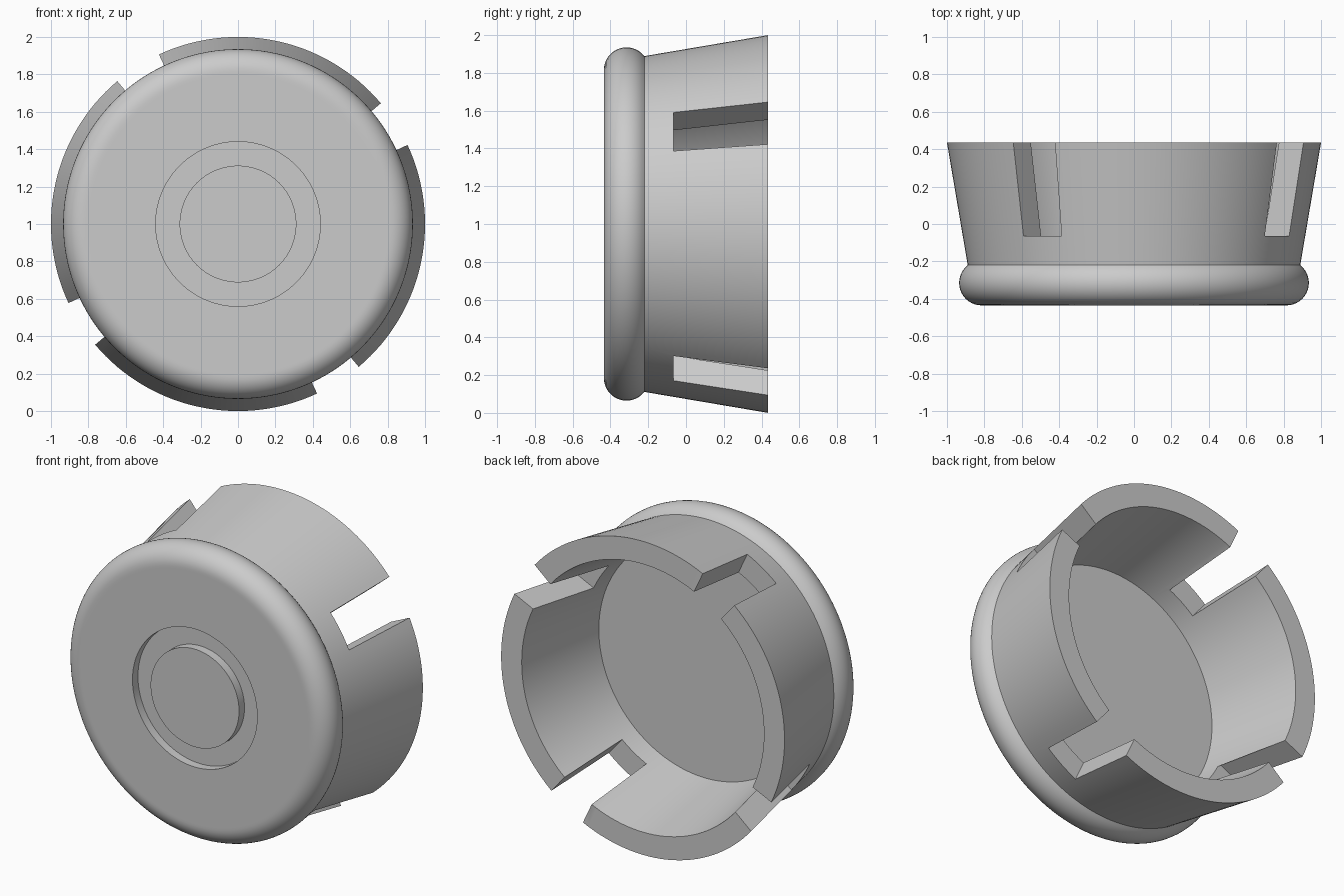
import bpy, bmesh, math
from mathutils import Matrix, Vector

SEGMENTS = 144
AXIS_Z = 1.0            # height of the cap's axis, which runs along y
FRONT, BACK = -0.435, 0.435
FLOOR = -0.19           # inside face of the closed end
RIM_R, RIM_Y, RIM_MINOR = 0.815, -0.315, 0.12
SLOT_MID, SLOT_HALF, SLOT_START = 32.6, 7.6, -0.065

cube = bpy.data.objects.get("Cube")
if cube:
    bpy.data.objects.remove(cube, do_unlink=True)

grey = bpy.data.materials.new("light_grey")
grey.use_nodes = True
colour = (0.6, 0.6, 0.6, 1.0)
grey.diffuse_color = colour
grey.node_tree.nodes["Principled BSDF"].inputs["Base Color"].default_value = colour


def add_object(name, bm):
    bmesh.ops.recalc_face_normals(bm, faces=bm.faces)
    mesh = bpy.data.meshes.new(name)
    bm.to_mesh(mesh)
    bm.free()
    mesh.materials.append(grey)
    obj = bpy.data.objects.new(name, mesh)
    bpy.context.collection.objects.link(obj)
    return obj


def lathe(name, profile):
    """Turn (radius, y) points around the cap axis."""
    bm = bmesh.new()
    verts = [bm.verts.new((r, y, AXIS_Z)) for r, y in profile]
    edges = [bm.edges.new(pair) for pair in zip(verts, verts[1:])]
    bmesh.ops.spin(bm, geom=verts + edges, cent=(0, 0, AXIS_Z), axis=(0, 1, 0),
                   angle=math.tau, steps=SEGMENTS, use_merge=True)
    bmesh.ops.remove_doubles(bm, verts=bm.verts, dist=0.0001)
    return add_object(name, bm)


def wedge(name, middle):
    """Radial cutter for one slot in the skirt."""
    bm = bmesh.new()
    corners = []
    for r, side in ((0.4, -1), (1.3, -1), (1.3, 1), (0.4, 1)):
        a = math.radians(middle + side * SLOT_HALF)
        corners.append(bm.verts.new((r * math.cos(a), SLOT_START,
                                     AXIS_Z + r * math.sin(a))))
    face = bm.faces.new(corners)
    out = bmesh.ops.extrude_face_region(bm, geom=[face])
    top = [v for v in out["geom"] if isinstance(v, bmesh.types.BMVert)]
    bmesh.ops.translate(bm, verts=top, vec=(0, 0.8, 0))
    return add_object(name, bm)


# Front face with its ring groove
groove = FRONT + 0.055
profile = [(0, FRONT), (0.312, FRONT), (0.312, groove), (0.44, groove),
           (0.44, FRONT), (RIM_R - 0.015, FRONT)]
# Rounded rim, ending where it meets the skirt
rim_end = math.radians(52)
for i in range(17):
    a = -math.pi / 2 + (math.pi / 2 + rim_end) * i / 16
    profile.append((RIM_R + RIM_MINOR * math.cos(a),
                    RIM_Y + RIM_MINOR * math.sin(a)))
# Flared skirt, open back and inside floor
profile += [(1.0, BACK), (0.855, BACK), (0.748, FLOOR), (0, FLOOR)]
cap = lathe("end_cap", profile)

# Four slots through the skirt
bpy.context.view_layer.objects.active = cap
cap.select_set(True)
for i in range(4):
    cutter = wedge("slot_cutter", SLOT_MID + 90 * i)
    cutter.hide_render = True
    mod = cap.modifiers.new("slot", 'BOOLEAN')
    mod.operation, mod.solver, mod.object = 'DIFFERENCE', 'EXACT', cutter
    bpy.ops.object.modifier_apply(modifier=mod.name)
    bpy.data.objects.remove(cutter, do_unlink=True)

bpy.ops.object.shade_smooth_by_angle(angle=math.radians(25))
